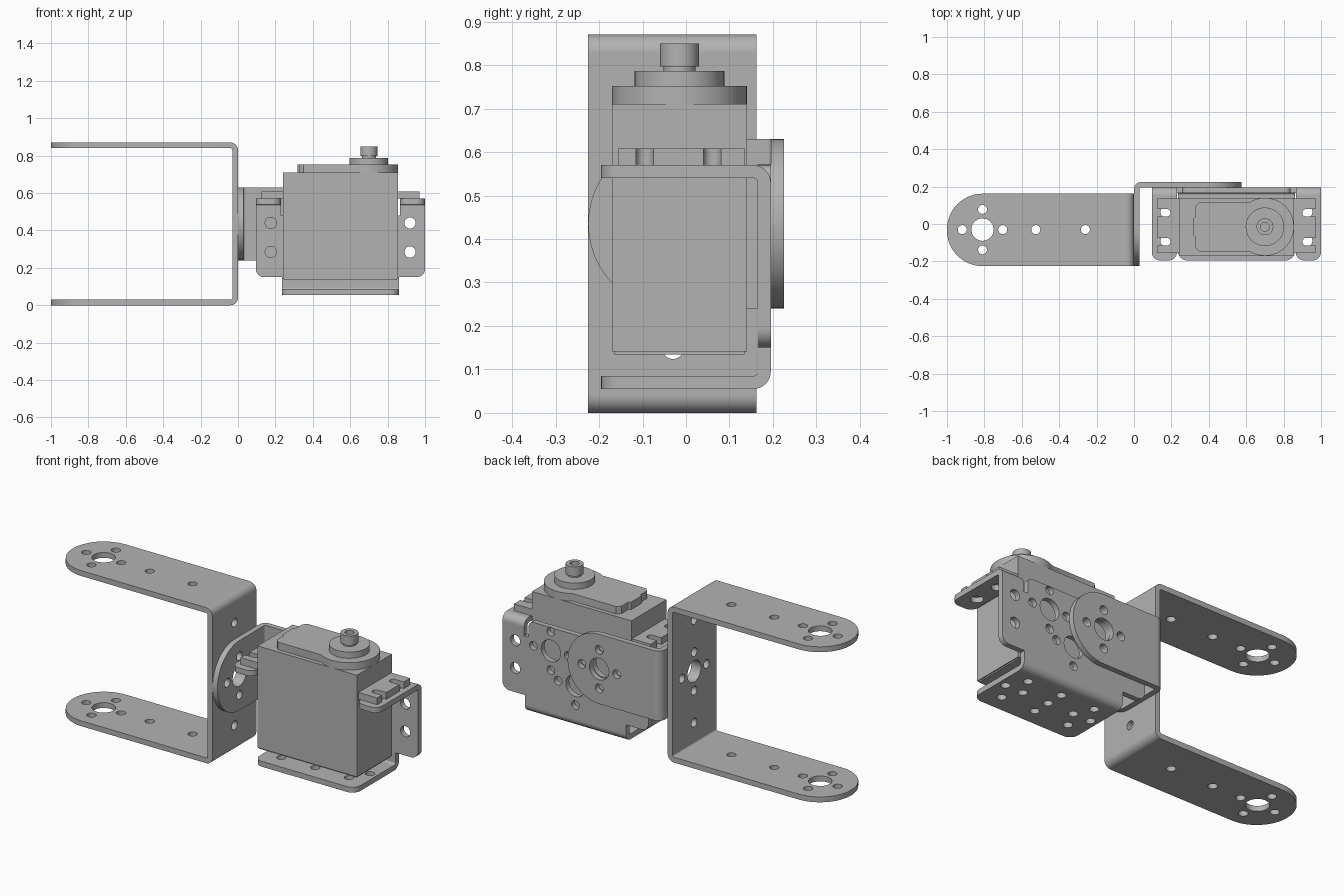
import bpy, bmesh, math
from mathutils import Vector

if "Cube" in bpy.data.objects:
    bpy.data.objects.remove(bpy.data.objects["Cube"])

grey = bpy.data.materials.new("plain grey")
grey.use_nodes = True
COLOUR = (0.45, 0.45, 0.45, 1)
grey.diffuse_color = COLOUR
grey.node_tree.nodes["Principled BSDF"].inputs["Base Color"].default_value = COLOUR

# Maps a flat point (u, v) at depth w into the model for each plane
PLANES = {
    "XY": lambda u, v, w: Vector((u, v, w)),
    "XZ": lambda u, v, w: Vector((u, w, v)),
    "YZ": lambda u, v, w: Vector((w, u, v)),
}


def arc(u, v, r, start, end, steps=32):
    angles = [start + (end - start) * i / steps for i in range(steps + 1)]
    return [(u + r * math.cos(a), v + r * math.sin(a)) for a in angles]


def circle(u, v, r, steps=32):
    return arc(u, v, r, 0, math.tau, steps)[:-1]


def rounded(corners, steps=12):
    """Outline from (u, v) or (u, v, radius) corners."""
    points = []
    for i, corner in enumerate(corners):
        p = Vector(corner[:2])
        if len(corner) == 2:
            points.append(tuple(p))
            continue
        a = (Vector(corners[i - 1][:2]) - p).normalized()
        b = (Vector(corners[(i + 1) % len(corners)][:2]) - p).normalized()
        centre = p + (a + b) * corner[2]
        for s in range(steps + 1):
            t = math.pi / 2 * s / steps
            q = centre - corner[2] * (b * math.cos(t) + a * math.sin(t))
            points.append(tuple(q))
    return points


def rect(u0, u1, v0, v1):
    return [(u0, v0), (u1, v0), (u1, v1), (u0, v1)]


def slab(name, plane, outline, w0, w1, holes=()):
    """Flat sheet between depths w0 and w1, with round holes (u, v, r)."""
    place = PLANES[plane]
    bm = bmesh.new()
    edges = []
    for loop in [outline] + [circle(*h) for h in holes]:
        verts = [bm.verts.new(place(u, v, w0)) for u, v in loop]
        edges += [bm.edges.new((verts[i - 1], verts[i])) for i in range(len(verts))]
    bmesh.ops.triangle_fill(bm, use_beauty=True, use_dissolve=False, edges=edges)
    result = bmesh.ops.extrude_face_region(bm, geom=bm.faces[:], use_keep_orig=True)
    moved = [g for g in result["geom"] if isinstance(g, bmesh.types.BMVert)]
    bmesh.ops.translate(bm, verts=moved, vec=place(0, 0, w1 - w0))
    bmesh.ops.recalc_face_normals(bm, faces=bm.faces[:])
    mesh = bpy.data.meshes.new(name)
    bm.to_mesh(mesh)
    bm.free()
    mesh.materials.append(grey)
    obj = bpy.data.objects.new(name, mesh)
    bpy.context.collection.objects.link(obj)
    return obj


T = 0.03      # sheet thickness
BEND = 0.04   # outer bend radius


def bend(name, plane, u, v, quarter, w0, w1):
    """Quarter-round fold centred on (u, v)."""
    a = quarter * math.pi / 2
    outline = arc(u, v, BEND, a, a + math.pi / 2, 10)
    outline += arc(u, v, BEND - T, a + math.pi / 2, a, 10)
    slab(name, plane, outline, w0, w1)


def horn_holes(u, v, big=0.06):
    """Large hole ringed by four small ones."""
    ring = [(u + du, v + dv, 0.024) for du, dv in
            ((0.108, 0), (-0.108, 0), (0, 0.108), (0, -0.108))]
    return [(u, v, big)] + ring


# Large U bracket
Y0, Y1, YC, R = -0.225, 0.162, -0.03, 0.19
TOP, ZC = 0.87, 0.435
arm = rounded([(-BEND, Y0), (-BEND, Y1), (-1, Y1, R), (-1, Y0, R)])
arm_holes = horn_holes(-0.81, YC) + [(-0.525, YC, 0.024), (-0.26, YC, 0.024)]
slab("lower_arm", "XY", arm, 0, T, arm_holes)
slab("upper_arm", "XY", arm, TOP - T, TOP, arm_holes)
slab("bracket_web", "YZ", rect(Y0, Y1, BEND, TOP - BEND), -T, 0,
     horn_holes(YC, ZC) + [(YC, 0.148, 0.024), (YC, TOP - 0.148, 0.024)])
bend("lower_bend", "XZ", -BEND, BEND, 3, Y0, Y1)
bend("upper_bend", "XZ", -BEND, TOP - BEND, 0, Y0, Y1)

# Small L bracket with rounded ends
RL, YB = 0.194, 0.225
Z0, Z1 = 0.24, 0.63
slab("link_front_disc", "YZ",
     rounded([(YB - BEND, Z0), (YB - BEND, Z1), (Y0, Z1, RL), (Y0, Z0, RL)]),
     0, T, horn_holes(YC, ZC))
slab("link_back_disc", "XZ",
     rounded([(BEND, Z0), (BEND, Z1), (0.575, Z1, RL), (0.575, Z0, RL)]),
     YB - T, YB, horn_holes(0.38, ZC))
bend("link_bend", "XY", BEND, YB - BEND, 1, Z0, Z1)

# Servo holder: back plate with two ears
MID = 0.5475
BACK = 0.195


def mirrored(half):
    """Close an outline by mirroring its right half about the servo centre."""
    return half + [(2 * MID - c[0],) + tuple(c[1:]) for c in reversed(half)]


plate = mirrored([(0.86, 0.095), (0.86, 0.15), (1.0, 0.15, 0.045), (1.0, 0.53),
                  (0.865, 0.53), (0.865, 0.48), (0.838, 0.48), (0.838, 0.57, 0.03)])
holes = horn_holes(0.70, 0.44) + horn_holes(0.38, 0.44) + horn_holes(MID, 0.285)[:1]
holes += [(MID, 0.178, 0.024), (MID + 0.108, 0.285, 0.024), (MID - 0.108, 0.285, 0.024)]
holes += [(x, z, 0.03) for x in (0.175, 0.92) for z in (0.285, 0.44)]
slab("holder_back_plate", "XZ", rounded(plate), BACK - T, BACK, holes)

# Holder bottom flange
flange = [(0.86, BACK - BEND), (0.86, -BACK, 0.05)]
dots = [(MID + d, 0, 0.024) for d in (-0.27, -0.16, 0, 0.16, 0.27)]
dots += [(MID + d, y, 0.024) for d in (-0.21, 0, 0.21) for y in (-0.1, 0.1)]
slab("holder_bottom_flange", "XY", rounded(mirrored(flange)), 0.055, 0.085, dots)
bend("holder_bottom_bend", "YZ", BACK - BEND, 0.095, 3, 2 * MID - 0.86, 0.86)

# Holder ear flanges and the servo's slotted mounting tabs
tab_half = [(0.855, -0.155), (0.97, -0.155)]
for y in (-0.095, 0.06):
    tab_half += [(0.97, y - 0.02), (0.90, y - 0.02, 0.0195),
                 (0.90, y + 0.02, 0.0195), (0.97, y + 0.02)]
tab_half += [(0.97, 0.135), (0.855, 0.135)]
ear = [(0.865, BACK - BEND), (0.865, -BACK, 0.045), (1.0, -BACK, 0.045), (1.0, BACK - BEND)]

for side, sign in (("left", 1), ("right", -1)):
    def flip(points):
        return [(MID + sign * (p[0] - MID),) + tuple(p[1:]) for p in points]
    ear_holes = flip([(0.922, y, 0.032) for y in (-0.09, 0.065)])
    slab(side + "_ear_flange", "XY", rounded(flip(ear)), 0.54, 0.57, ear_holes)
    ends = sorted(MID + sign * (x - MID) for x in (0.865, 1.0))
    bend(side + "_ear_bend", "YZ", BACK - BEND, 0.53, 0, *ends)
    slab(side + "_servo_tab", "XY", rounded(flip(tab_half)), 0.57, 0.608)

# Servo body, lid and output shaft
slab("servo_body", "XY", rect(0.24, 0.855, -0.17, 0.14), 0.141, 0.71)
slab("servo_base", "XY", rect(0.246, 0.849, -0.164, 0.134), 0.134, 0.141)
SX, SY = 0.70, -0.015
half = math.acos(-0.52)
lid = arc(SX, SY, 0.155, -half, half, 48)
edge = lid[-1][1] - SY
lid += [(0.35, SY + edge), (0.33, SY + edge - 0.02), (0.33, SY + 0.055), (0.318, SY + 0.045),
        (0.318, SY - 0.045), (0.33, SY - 0.055), (0.33, SY - edge + 0.02), (0.35, SY - edge)]
slab("servo_lid", "XY", lid, 0.71, 0.752)
slab("shaft_boss", "XY", circle(SX, SY, 0.103, 48), 0.752, 0.787)
slab("shaft_neck", "XY", circle(SX, SY, 0.037), 0.787, 0.797)
slab("output_shaft", "XY", circle(SX, SY, 0.045), 0.797, 0.85, [(SX, SY, 0.024)])

# Smooth the round walls, keep sheet edges crisp
bpy.ops.object.select_all(action="DESELECT")
for obj in bpy.context.collection.objects:
    if obj.type == "MESH":
        obj.select_set(True)
        bpy.context.view_layer.objects.active = obj
bpy.ops.object.shade_smooth_by_angle(angle=math.radians(30))
